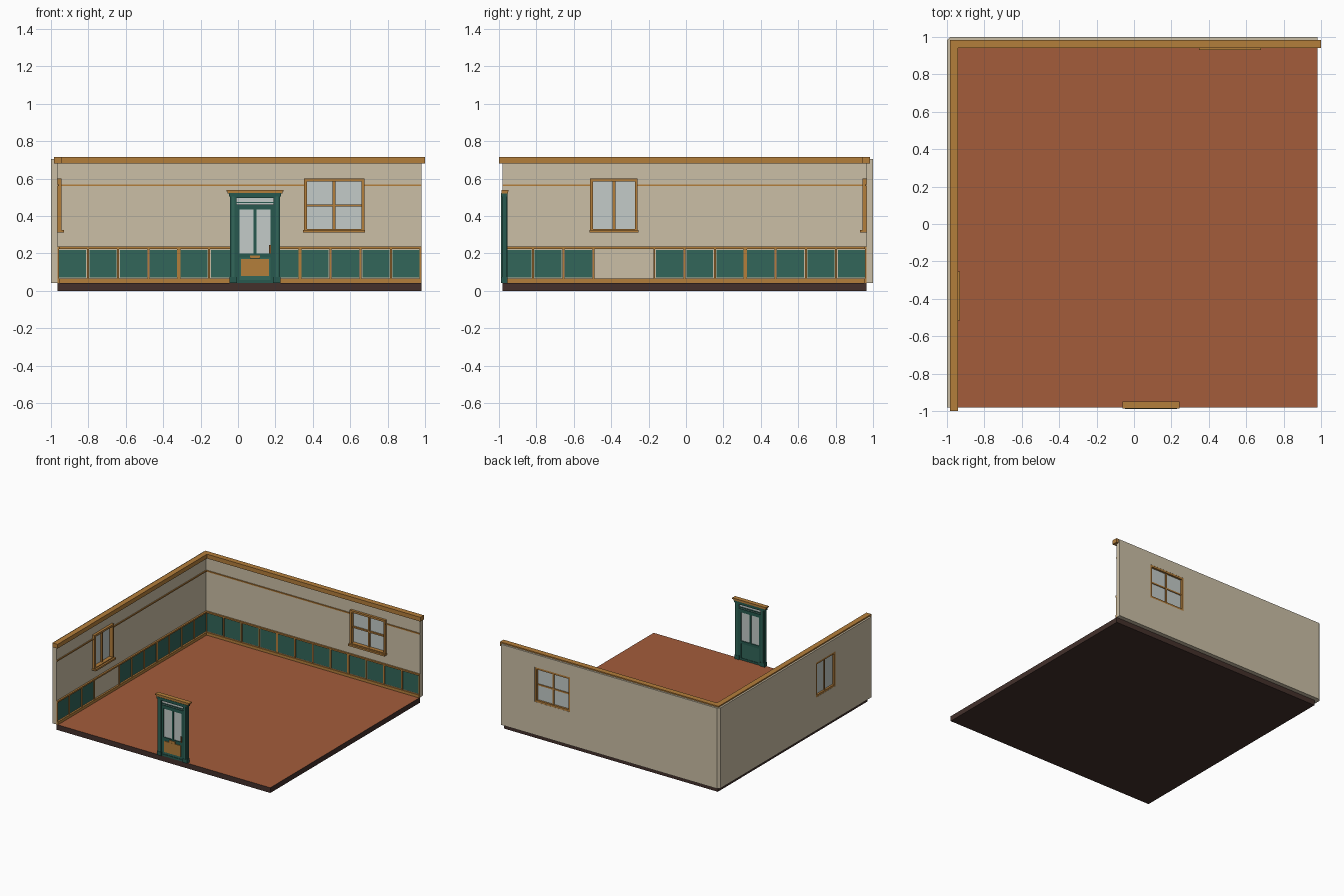
import bpy, bmesh

if "Cube" in bpy.data.objects:
    bpy.data.objects.remove(bpy.data.objects["Cube"])


def colour(name, hexcode):
    m = bpy.data.materials.new(name)
    c = [int(hexcode[i:i + 2], 16) / 255 for i in (0, 2, 4)]
    m.diffuse_color = [v / 12.92 if v < 0.04045 else ((v + 0.055) / 1.055) ** 2.4 for v in c] + [1]
    m.use_nodes = True
    m.node_tree.nodes["Principled BSDF"].inputs["Base Color"].default_value = m.diffuse_color
    return m


PLASTER = colour("plaster", "CBBFA6")
WOOD = colour("honey wood", "B47E3B")
GREEN = colour("panel green", "32665A")
TRIM = colour("door green", "27594E")
FLOOR = colour("terracotta", "A45C3B")
BASE = colour("dark brown", "43302B")
GLASS = colour("glass", "C3CBC8")
HANDLE = colour("handle brown", "7A4E24")

A, B = -0.965, 0.98           # start (at the corner) and end of each wall
Z0, ZT = 0.043, 0.705         # floor level, wall top


def world(s, d, z):
    return (s, d, z)


def back(s, d, z):
    return (s, 0.965 - d, z)


def left(s, d, z):
    return (-0.965 + d, -s, z)


def build(name, mat, boxes, place=world):
    """One object from boxes given as (s0, s1, d0, d1, z0, z1)."""
    bm = bmesh.new()
    for s0, s1, d0, d1, z0, z1 in boxes:
        p, q = place(s0, d0, z0), place(s1, d1, z1)
        cube = bmesh.ops.create_cube(bm, size=1)
        for v in cube["verts"]:
            v.co = [(p[i] + q[i]) / 2 + v.co[i] * abs(q[i] - p[i]) for i in range(3)]
    me = bpy.data.meshes.new(name)
    bm.to_mesh(me)
    bm.free()
    me.materials.append(mat)
    ob = bpy.data.objects.new(name, me)
    bpy.context.collection.objects.link(ob)
    return ob


def frame(s0, s1, d0, d1, z0, z1, w):
    """Four boxes around a rectangular opening."""
    return [(s0, s0 + w, d0, d1, z0, z1), (s1 - w, s1, d0, d1, z0, z1),
            (s0 + w, s1 - w, d0, d1, z0, z0 + w), (s0 + w, s1 - w, d0, d1, z1 - w, z1)]


# Floor slab: terracotta on top, dark below
slab = build("floor_slab", BASE, [(A, B, -0.98, 0.965, 0, Z0)])
slab.data.materials.append(FLOOR)
for f in slab.data.polygons:
    f.material_index = int(f.normal.z > 0.5)


def make_wall(side, place, w0, w1, skipped, cross):
    zb, zt = 0.315, 0.6
    # Plaster in three lengths, the middle one open for the window
    build(side + "_wall_inner", PLASTER, [(A, w0, -0.035, 0, Z0, ZT)], place)
    build(side + "_wall_outer", PLASTER, [(w1, B, -0.035, 0, Z0, ZT)], place)
    build(side + "_wall_window_part", PLASTER,
          [(w0, w1, -0.035, 0, Z0, zb), (w0, w1, -0.035, 0, zt, ZT)], place)

    # Window frame, glazing bars, sill and glass
    mid, zm = (w0 + w1) / 2, 0.457
    bars = frame(w0, w1, -0.034, 0.02, zb, zt, 0.016)
    bars.append((mid - 0.007, mid + 0.007, -0.026, 0.002, zb, zt))
    if cross:
        bars.append((w0, w1, -0.024, 0.001, zm - 0.006, zm + 0.006))
    bars.append((w0 - 0.004, w1 + 0.004, 0, 0.035, zb - 0.004, zb + 0.01))
    build(side + "_window_frame", WOOD, bars, place)
    build(side + "_window_glass", GLASS, [(w0 + 0.01, w1 - 0.01, -0.018, -0.012, zb + 0.01, zt - 0.01)], place)

    # Horizontal mouldings
    build(side + "_baseboard", WOOD, [(A, B, 0, 0.014, Z0, 0.066)], place)
    build(side + "_chair_rail", WOOD, [(A, B, 0, 0.014, 0.224, 0.236)], place)
    build(side + "_picture_rail", WOOD,
          [(A, w0, 0, 0.008, 0.56, 0.57), (w1, B, 0, 0.008, 0.56, 0.57)], place)

    # Wainscot panels and upright battens
    n = 12
    pitch = (B - A) / n
    used = [i for i in range(n) if i not in skipped]
    build(side + "_panels", GREEN,
          [(A + i * pitch + 0.009, A + (i + 1) * pitch - 0.009, 0, 0.005, 0.072, 0.219) for i in used], place)
    battens = []
    for i in sorted({i for k in used for i in (k, k + 1)}):
        w = 0.009 if i % 4 == 0 else 0.005
        c = A + i * pitch
        battens.append((max(A, c - w), min(B, c + w), 0, 0.009, 0.066, 0.224))
    build(side + "_battens", WOOD, battens, place)


make_wall("back", back, 0.352, 0.675, (), True)
make_wall("left", left, 0.258, 0.512, (7, 8), False)

# Corner post with its outer edge cut off
post = build("corner_post", PLASTER, [(-1, A, 0.965, 1, Z0, ZT)])
bm = bmesh.new()
bm.from_mesh(post.data)
edge = [e for e in bm.edges if all(v.co.x < -0.99 and v.co.y > 0.99 for v in e.verts)]
bmesh.ops.bevel(bm, geom=edge, offset=0.018, segments=1, affect='EDGES')
bm.to_mesh(post.data)
bm.free()

# Crown moulding on both walls
build("back_crown", WOOD, [(-0.985, 1.0, -0.02, 0.025, 0.68, 0.715)], back)
build("left_crown", WOOD, [(-0.94, 1.0, -0.02, 0.025, 0.68, 0.715)], left)

# Door: surround with plinth blocks and transom rail
D0, D1 = -0.985, -0.957
build("door_surround", TRIM, [
    (-0.043, -0.008, D0, D1, Z0, 0.52), (0.190, 0.225, D0, D1, Z0, 0.52),
    (-0.008, 0.190, D0, D1, 0.497, 0.52), (-0.008, 0.190, D0 + 0.003, D1 - 0.003, 0.45, 0.463),
    (-0.046, -0.006, D0 - 0.004, D1 + 0.003, Z0, 0.075),
    (0.188, 0.228, D0 - 0.004, D1 + 0.003, Z0, 0.075),
    (-0.048, 0.230, D0 - 0.003, D1 + 0.003, 0.505, 0.522)])
build("door_pilaster_strips", GREEN, [
    (s, s + 0.015, D0 - 0.003, D1 + 0.002, 0.075, 0.505) for s in (-0.033, 0.200)])
build("door_cornice", WOOD, [(-0.062, 0.244, -0.986, -0.948, 0.53, 0.54),
                             (-0.055, 0.237, -0.986, -0.952, 0.521, 0.53)])

# Door leaf with glazing bar and lower panel
L0, L1 = -0.98, -0.962
build("door_leaf", TRIM, frame(-0.008, 0.190, L0, L1, Z0, 0.45, 0.016) + [
    (0.008, 0.174, L0, L1, 0.178, 0.2), (0.084, 0.098, L0, L1, 0.2, 0.436),
    (-0.008, 0.190, L0, L1, 0.470, 0.476)])
build("door_lower_panel", GREEN, [(0.008, 0.174, L0 + 0.004, L1 - 0.004, 0.059, 0.178)])
build("door_glass", GLASS, [(0.006, 0.176, -0.973, -0.969, 0.198, 0.436),
                            (-0.008, 0.190, -0.973, -0.969, 0.463, 0.497)])

# Door fittings on the front
build("kick_plate", WOOD, [(0.015, 0.167, L0 - 0.002, L0 + 0.004, 0.08, 0.17)])
build("letter_plate", WOOD, [(0.064, 0.118, L0 - 0.005, L0, 0.172, 0.19)])
build("door_handle", HANDLE, [(0.167, 0.176, L0 - 0.008, L0, 0.2, 0.246)])
